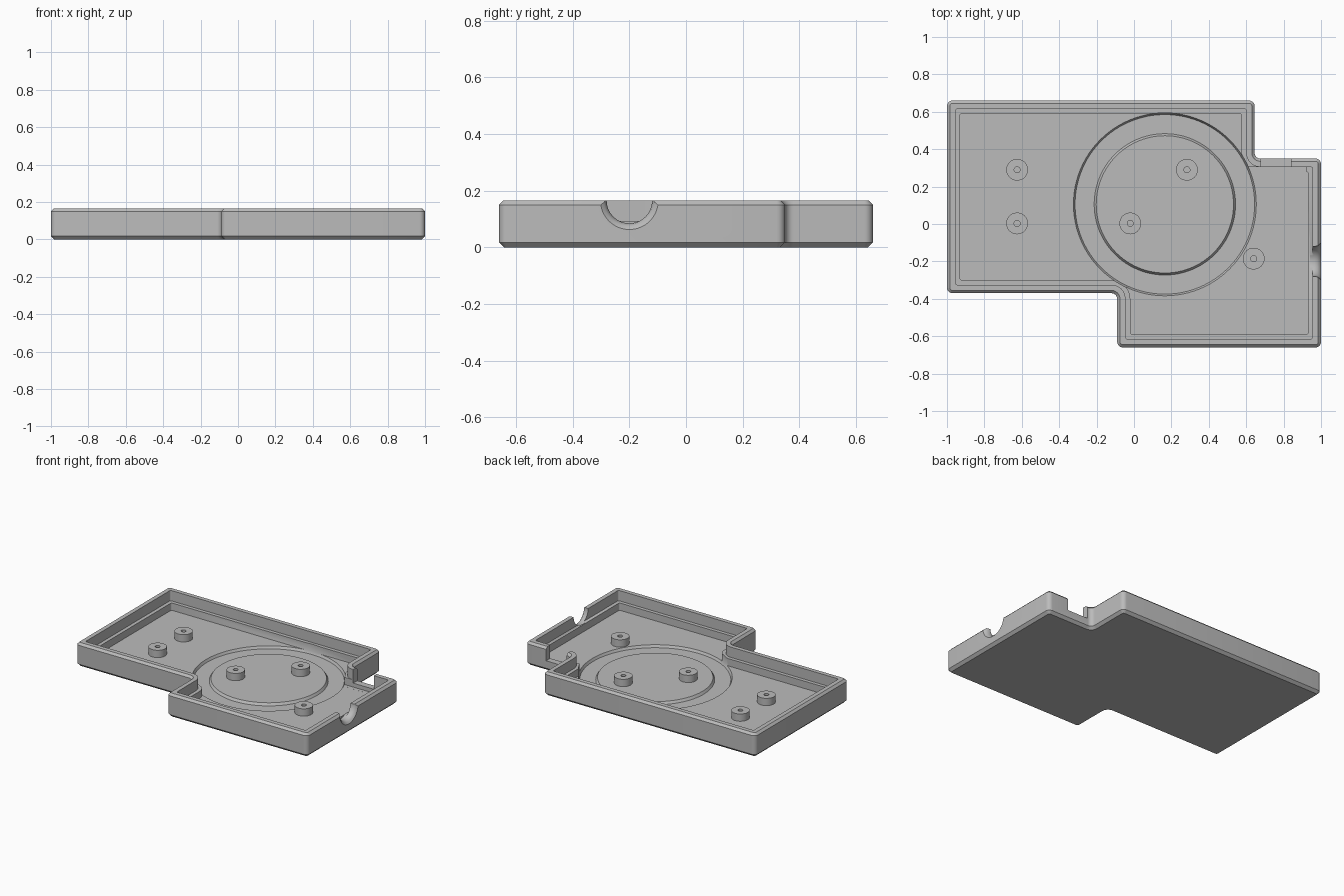
import bpy, bmesh, math
from mathutils import Vector

if "Cube" in bpy.data.objects:
    bpy.data.objects.remove(bpy.data.objects["Cube"])

grey = bpy.data.materials.new("plain grey")
grey.use_nodes = True
grey.diffuse_color = (0.5, 0.5, 0.5, 1)
grey.node_tree.nodes["Principled BSDF"].inputs["Base Color"].default_value = (0.5, 0.5, 0.5, 1)

FLOOR, LEDGE, TOP = 0.042, 0.093, 0.165
RING_X, RING_Y = 0.165, 0.105
CORNERS = [(-1, -0.37), (-0.09, -0.37), (-0.09, -0.66), (1, -0.66),
           (1, 0.35), (0.645, 0.35), (0.645, 0.66), (-1, 0.66)]


def outline(inset, radius=0.03, steps=6):
    """Rounded stepped outline moved inward by inset."""
    pts = []
    for i, corner in enumerate(CORNERS):
        c = Vector(corner)
        a = (c - Vector(CORNERS[i - 1])).normalized()
        b = (Vector(CORNERS[(i + 1) % len(CORNERS)]) - c).normalized()
        c += inset * Vector((-a.y - b.y, a.x + b.x))
        convex = a.x * b.y - a.y * b.x > 0
        r = max(radius - inset, 0.01) if convex else radius + inset
        for k in range(steps + 1):
            t = math.pi / 2 * k / steps
            pts.append(c + r * (b - a + a * math.sin(t) - b * math.cos(t)))
    return pts


def loft(name, rings, closed=False):
    """Join equal rings of points with quads; cap the ends or close the loop."""
    bm = bmesh.new()
    loops = [[bm.verts.new(p) for p in ring] for ring in rings]
    pairs = list(zip(loops, loops[1:]))
    if closed:
        pairs.append((loops[-1], loops[0]))
    else:
        bm.faces.new(loops[0])
        bm.faces.new(loops[-1])
    for low, high in pairs:
        for i in range(len(low)):
            j = (i + 1) % len(low)
            bm.faces.new((low[i], low[j], high[j], high[i]))
    bmesh.ops.recalc_face_normals(bm, faces=bm.faces)
    mesh = bpy.data.meshes.new(name)
    bm.to_mesh(mesh)
    bm.free()
    mesh.materials.append(grey)
    obj = bpy.data.objects.new(name, mesh)
    bpy.context.collection.objects.link(obj)
    return obj


def turned(name, profile, centre, axis="z", n=96, closed=False):
    """Revolve (radius, position) pairs about an axis through centre."""
    rings = []
    for r, h in profile:
        ring = []
        for i in range(n):
            t = 2 * math.pi * i / n
            u, v = r * math.cos(t), r * math.sin(t)
            offset = (u, v, h) if axis == "z" else (h, u, v)
            ring.append(Vector(centre) + Vector(offset))
        rings.append(ring)
    return loft(name, rings, closed)


def block(name, x0, x1, y0, y1, z0, z1):
    base = [(x0, y0), (x1, y0), (x1, y1), (x0, y1)]
    return loft(name, [[(x, y, z) for x, y in base] for z in (z0, z1)])


def activate(obj):
    bpy.ops.object.select_all(action="DESELECT")
    obj.select_set(True)
    bpy.context.view_layer.objects.active = obj


def cut(obj, cutter):
    activate(obj)
    mod = obj.modifiers.new("cut", "BOOLEAN")
    mod.operation, mod.solver, mod.object = "DIFFERENCE", "EXACT", cutter
    bpy.ops.object.modifier_apply(modifier=mod.name)
    bpy.data.objects.remove(cutter)


def smooth(obj):
    activate(obj)
    bpy.ops.object.shade_smooth_by_angle(angle=math.radians(30))


# Tray: chamfered outer wall, rim, inner ledge and floor
section = [(0.018, 0), (0, 0.018), (0, TOP - 0.015), (0.015, TOP),
           (0.045, TOP), (0.045, LEDGE), (0.07, LEDGE), (0.07, FLOOR)]
tray = loft("tray", [[(p.x, p.y, z) for p in outline(d)] for d, z in section])

# Ring groove in the floor, which also clears the ledge where it passes
groove = [(0.378, 0.025), (0.48, 0.025), (0.489, FLOOR), (0.489, 0.14),
          (0.36, 0.14), (0.36, FLOOR + 0.002), (0.367, FLOOR)]
cut(tray, turned("groove_cutter", groove, (RING_X, RING_Y, 0), closed=True))

# Ledge cleared along the short back wall, and the slot through that wall
cut(tray, block("ledge_cutter", 0.55, 0.922, 0.2, 0.3045, FLOOR + 0.0005, 0.13))
cut(tray, block("slot_cutter", 0.68, 0.84, 0.25, 0.4, 0.07, 0.3))

# Flared half-round cable notch in the side wall
flare = [(0.08, 0.951), (0.08, 0.965), (0.083, 0.98), (0.09, 0.991),
         (0.102, 1.0), (0.102, 1.05)]
flare.insert(0, (0.08, 0.94))
cut(tray, turned("notch_cutter", flare, (0, -0.2, TOP), axis="x", n=64))
smooth(tray)

# Mounting posts with screw holes
posts = [(-0.625, 0.29), (-0.625, 0.003), (-0.02, 0.003), (0.283, 0.29), (0.64, -0.185)]
for i, (x, y) in enumerate(posts):
    tube = [(0.016, FLOOR - 0.005), (0.058, FLOOR - 0.005), (0.058, LEDGE), (0.016, LEDGE)]
    smooth(turned(f"mounting_post_{i + 1}", tube, (x, y, 0), n=40, closed=True))
